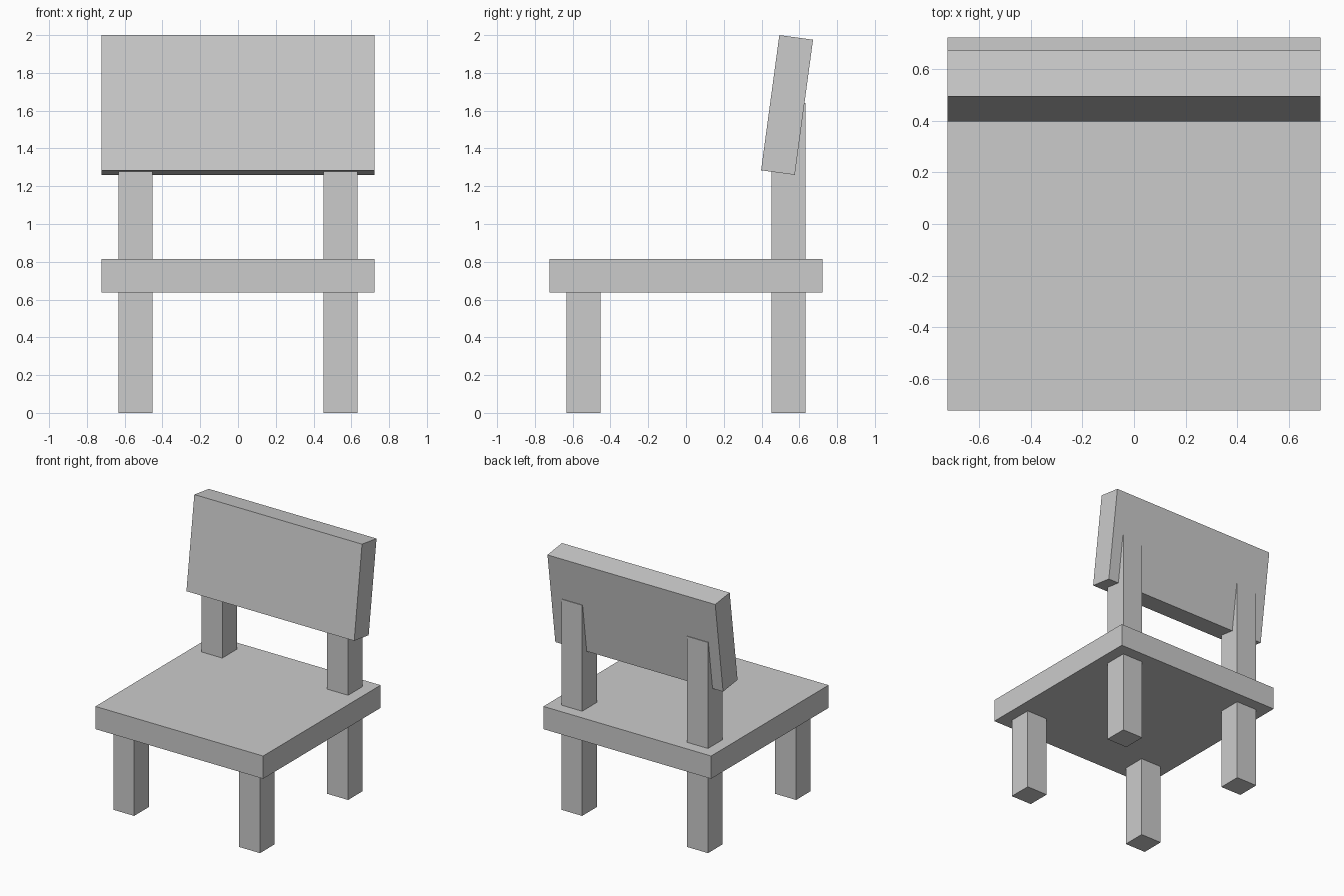
import bpy
import math

cube = bpy.data.objects.get("Cube")
if cube:
    bpy.data.objects.remove(cube, do_unlink=True)

# Single plain grey
grey = bpy.data.materials.new("plain_grey")
grey.use_nodes = True
colour = (0.6, 0.6, 0.6, 1)
grey.diffuse_color = colour
for node in grey.node_tree.nodes:
    if node.type == 'BSDF_PRINCIPLED':
        node.inputs["Base Color"].default_value = colour


def box(name, centre, size, tilt=0):
    """Box with the given full size, leaning back by tilt degrees."""
    bpy.ops.mesh.primitive_cube_add(size=1)
    obj = bpy.context.object
    obj.name = obj.data.name = name
    for vert in obj.data.vertices:
        vert.co = [c * s for c, s in zip(vert.co, size)]
    obj.location = centre
    obj.rotation_euler.x = -math.radians(tilt)
    obj.data.materials.append(grey)
    return obj


SEAT_WIDTH = 1.445
SEAT_BOTTOM, SEAT_TOP = 0.638, 0.815
LEG = 0.18
LEG_OFFSET = 0.542
POST_TOP = 1.64

# Seat slab
box("seat", (0, 0, (SEAT_BOTTOM + SEAT_TOP) / 2),
    (SEAT_WIDTH, SEAT_WIDTH, SEAT_TOP - SEAT_BOTTOM))

# Legs, and posts carrying the backrest above the rear legs
for side, x in (("left", LEG_OFFSET), ("right", -LEG_OFFSET)):
    for end, y in (("front", -LEG_OFFSET), ("rear", LEG_OFFSET)):
        box(f"{end}_leg_{side}", (x, y, SEAT_BOTTOM / 2),
            (LEG, LEG, SEAT_BOTTOM))
    box(f"back_post_{side}", (x, LEG_OFFSET, (SEAT_TOP + POST_TOP) / 2),
        (LEG, LEG, POST_TOP - SEAT_TOP))

# Leaning backrest
box("backrest", (0, 0.535, 1.63), (SEAT_WIDTH, LEG, 0.722), tilt=7.7)
